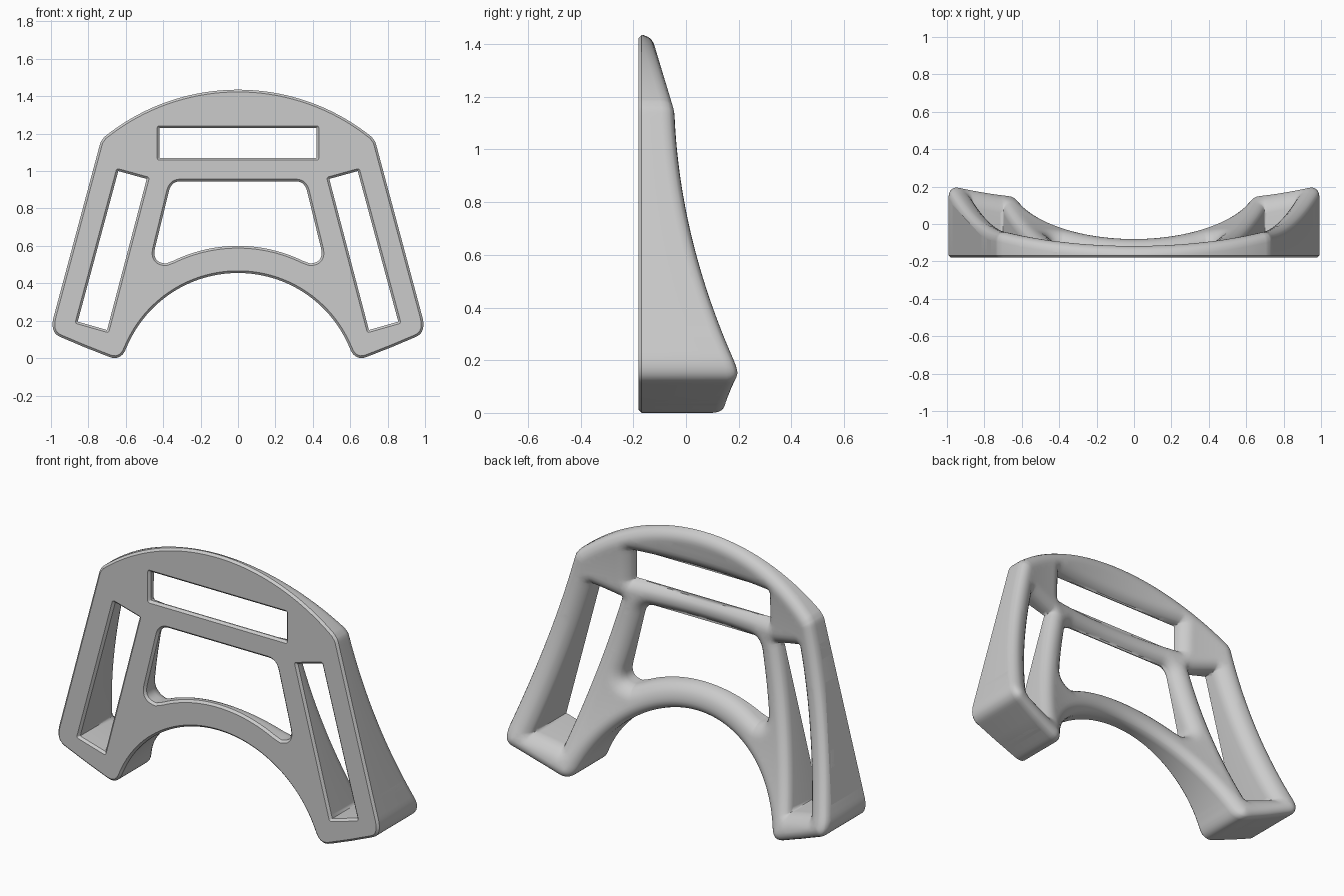
import bpy, bmesh, math
from mathutils import Vector, kdtree
from mathutils.geometry import delaunay_2d_cdt

if "Cube" in bpy.data.objects:
    bpy.data.objects.remove(bpy.data.objects["Cube"])

FRONT = -0.18      # flat front plane
ROUND = 0.066      # rounding on the back edges
CHAMFER = 0.012    # small chamfer on the front edges
STEP = 0.02        # outline spacing


# ---- outline helpers (x, z plane) ----
def bend(a, c, b, n=7):
    a, c, b = Vector(a), Vector(c), Vector(b)
    return [a * (1 - t) ** 2 + c * 2 * t * (1 - t) + b * t * t
            for t in (i / n for i in range(n + 1))]


def arc(cz, radius, x0, x1, n=24):
    xs = (x0 + (x1 - x0) * i / n for i in range(n + 1))
    return [Vector((x, cz + math.sqrt(radius ** 2 - x * x))) for x in xs]


def mirrored(points):
    return [Vector((-p[0], p[1])) for p in reversed(points)]


def whole(half):
    """Close a half outline that starts and ends on the centre line."""
    return half + mirrored(half)[1:-1]


def prepare(points, hole):
    """Subdivide long edges and keep the material on the left."""
    pts = [Vector(p) for p in points]
    area = sum(a.cross(b) for a, b in zip(pts, pts[1:] + pts[:1]))
    if (area > 0) == hole:
        pts.reverse()
    out = []
    for a, b in zip(pts, pts[1:] + pts[:1]):
        n = max(1, math.ceil((b - a).length / STEP))
        out += [a.lerp(b, i / n) for i in range(n)]
    return out


# ---- outer contour and openings ----
outer = whole(arc(0.297, 1.138, 0, 0.715, 36)
              + bend((0.722, 1.172), (0.733, 1.162), (0.739, 1.14), 4)
              + bend((0.987, 0.215), (1.005, 0.135), (0.95, 0.113))
              + [Vector((0.82, 0.058))]
              + bend((0.69, 0.007), (0.625, -0.018), (0.598, 0.052))
              + arc(-0.19, 0.645, 0.588, 0, 30))
centre_opening = whole([Vector((0, 0.945))]
                       + bend((0.31, 0.945), (0.357, 0.945), (0.37, 0.89))
                       + bend((0.442, 0.595), (0.465, 0.51), (0.385, 0.506), 10)
                       + arc(-0.19, 0.79, 0.345, 0, 20))
top_slot = [(-0.42, 1.07), (0.42, 1.07), (0.42, 1.23), (-0.42, 1.23)]
side_slot = [(0.488, 0.958), (0.64, 1.0), (0.857, 0.195), (0.70, 0.15)]

loops = [prepare(outer, False)]
loops += [prepare(h, True) for h in
          (centre_opening, top_slot, side_slot, mirrored(side_slot))]

# ---- distance to the nearest contour ----
segments, neighbours, border = [], [], []
for loop in loops:
    base, n = len(border), len(loop)
    border += loop
    for i in range(n):
        segments.append((base + i, base + (i + 1) % n))
        neighbours.append((base + (i - 1) % n, base + (i + 1) % n))
tree = kdtree.KDTree(len(border))
for i, p in enumerate(border):
    tree.insert((p.x, p.y, 0), i)
tree.balance()


def edge_distance(p):
    best = 9.0
    for _, i, _ in tree.find_n((p.x, p.y, 0), 3):
        a = border[i]
        for j in neighbours[i]:
            d = border[j] - a
            t = min(1, max(0, (p - a).dot(d) / d.length_squared))
            best = min(best, (p - a - d * t).length)
    return best


walls = [(*border[a], *border[b]) for a, b in segments]


def inside(p):
    x, z = p
    hit = False
    for ax, az, bx, bz in walls:
        if (az > z) != (bz > z) and x < ax + (z - az) * (bx - ax) / (bz - az):
            hit = not hit
    return hit


# ---- points on inset rings, then a regular fill ----
points = list(border)
rings = [ROUND * (1 - math.cos(math.radians(t))) for t in range(15, 91, 15)]
rings.append(CHAMFER)
for i, p in enumerate(border):
    before, after = neighbours[i]
    e1, e2 = (p - border[before]).normalized(), (border[after] - p).normalized()
    n1, n2 = Vector((-e1.y, e1.x)), Vector((-e2.y, e2.x))
    blends = (0, 0.25, 0.5, 0.75, 1) if n1.dot(n2) < 0.9 else (0.5,)
    for d in rings:
        for t in blends:
            q = p + n1.lerp(n2, t).normalized() * d
            if edge_distance(q) > d - 0.0004:
                points.append(q)
GRID = 0.025
for i in range(-40, 41):
    for j in range(0, 59):
        q = Vector((i * GRID, j * GRID))
        if edge_distance(q) > ROUND + 0.008 and inside(q):
            points.append(q)

verts, _, faces, *_ = delaunay_2d_cdt(points, segments, [], 0, 1e-5)
faces = [f for f in faces if inside(sum((verts[i] for i in f), Vector((0, 0))) / len(f))]


# ---- back is a shallow spherical hollow with rounded rims ----
def back_y(p, d):
    hollow = -0.138 + 0.2 * (p.x ** 2 + (p.y - 1.05) ** 2)
    k = ROUND - min(d, ROUND)
    drop = ROUND - math.sqrt(max(0, ROUND ** 2 - k * k))
    return max(hollow - drop, FRONT + CHAMFER + 0.006)


bm = bmesh.new()
front, back = {}, {}
for i in sorted({i for f in faces for i in f}):
    p = verts[i]
    d = edge_distance(p)
    front[i] = bm.verts.new((p.x, FRONT + max(0, CHAMFER - d), p.y))
    back[i] = bm.verts.new((p.x, back_y(p, d), p.y))
directed = set()
for f in faces:
    bm.faces.new([front[i] for i in f])
    bm.faces.new([back[i] for i in reversed(f)])
    directed |= set(zip(f, list(f[1:]) + [f[0]]))
# side walls along every contour
for a, b in directed:
    if (b, a) not in directed:
        bm.faces.new((front[b], front[a], back[a], back[b]))
bmesh.ops.recalc_face_normals(bm, faces=bm.faces)

mesh = bpy.data.meshes.new("curved_strap_plate")
bm.to_mesh(mesh)
bm.free()
plate = bpy.data.objects.new("curved_strap_plate", mesh)
bpy.context.collection.objects.link(plate)

# ---- material ----
grey = bpy.data.materials.new("light_grey")
grey.use_nodes = True
colour = (0.6, 0.6, 0.6, 1)
grey.diffuse_color = colour
grey.node_tree.nodes["Principled BSDF"].inputs["Base Color"].default_value = colour
mesh.materials.append(grey)

bpy.ops.object.select_all(action="DESELECT")
plate.select_set(True)
bpy.context.view_layer.objects.active = plate
bpy.ops.object.shade_smooth_by_angle(angle=math.radians(40))
